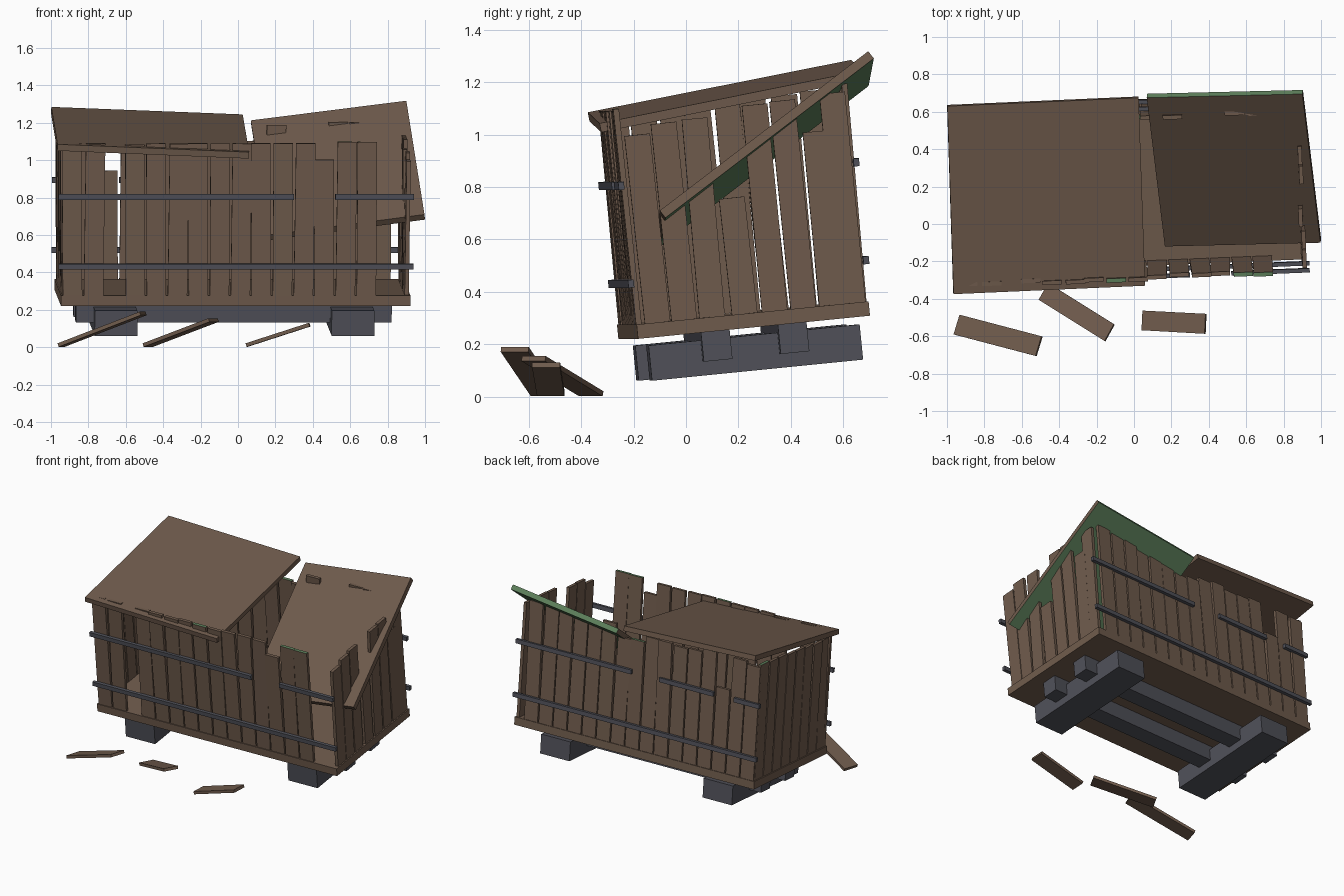
import bpy, bmesh, math, random
from mathutils import Matrix, Vector

if "Cube" in bpy.data.objects:
    bpy.data.objects.remove(bpy.data.objects["Cube"])

random.seed(4)
rad = math.radians


def material(name, color):
    m = bpy.data.materials.new(name)
    m.diffuse_color = (*color, 1)
    m.use_nodes = True
    m.node_tree.nodes["Principled BSDF"].inputs["Base Color"].default_value = m.diffuse_color
    return m


WOOD = material("weathered_wood", (0.160, 0.105, 0.073))
IRON = material("dark_metal", (0.080, 0.082, 0.100))
MOSS = material("moss_green", (0.110, 0.215, 0.105))

# Tilted and slightly turned frame shared by the whole hut
HUT = (Matrix.Translation((-0.03, 0.222, 0.265))
       @ Matrix.Rotation(rad(2.3), 4, 'Z') @ Matrix.Rotation(rad(5.7), 4, 'X'))


def finish(name, bm, mats, matrix=None):
    me = bpy.data.meshes.new(name)
    bmesh.ops.recalc_face_normals(bm, faces=bm.faces[:])
    bm.to_mesh(me)
    bm.free()
    for m in mats:
        me.materials.append(m)
    ob = bpy.data.objects.new(name, me)
    if matrix is not None:
        ob.matrix_world = matrix
    bpy.context.collection.objects.link(ob)
    return ob


def block(name, x, y, z, mat, rot=None, moss=False):
    """Box given by ranges in the hut frame, pivoting about its base centre."""
    bm = bmesh.new()
    bmesh.ops.create_cube(bm, size=1.0)
    size = (x[1] - x[0], y[1] - y[0], z[1] - z[0])
    for v in bm.verts:
        v.co = Vector((v.co.x * size[0], v.co.y * size[1], (v.co.z + 0.5) * size[2]))
    bm.normal_update()
    if moss:
        for f in bm.faces:
            if f.normal.z > 0.9:
                f.material_index = 1
    base = Matrix.Translation((sum(x) / 2, sum(y) / 2, z[0]))
    return finish(name, bm, [mat, MOSS], HUT @ base @ (rot or Matrix()))


def panel(name, corners, thick, moss=False):
    """Slab from its four top corners, thickened downward."""
    top = [Vector(c) for c in corners]
    n = (top[1] - top[0]).cross(top[3] - top[0]).normalized()
    bm = bmesh.new()
    t = [bm.verts.new(c) for c in top]
    b = [bm.verts.new(c - n * thick) for c in top]
    bm.faces.new(t)
    bm.faces.new(b[::-1])
    for i in range(4):
        j = (i + 1) % 4
        bm.faces.new((t[i], b[i], b[j], t[j]))
    bmesh.ops.recalc_face_normals(bm, faces=bm.faces[:])
    if moss:
        for f in bm.faces:
            if f.normal.y > 0.5:
                f.material_index = 1
    return finish(name, bm, [WOOD, MOSS])


def wobble(amount=0.7):
    r = lambda: rad(random.uniform(-amount, amount))
    return Matrix.Rotation(r(), 4, 'X') @ Matrix.Rotation(r(), 4, 'Y')


# Floor
FLOOR = 0.055
block("floor", (-0.935, 0.935), (-0.445, 0.445), (0, FLOOR), WOOD)

# Skids and cross beams
for x in (-0.638, 0.63):
    block("skid", (x - 0.114, x + 0.114), (-0.40, 0.41), (-0.165, -0.03), IRON)
for y in (-0.145, 0.15):
    block("cross_beam", (-0.845, 0.845), (y - 0.055, y + 0.055), (-0.112, 0), IRON)

# Long walls: sixteen plank slots each, with missing and broken ones
PITCH, HALF, T = 0.1123, 0.052, 0.022
front_gaps = (2, 15)
front_tops = {3: 0.865, 5: 0.87, 12: 0.785, 13: 0.88, 14: 0.88}
back_tops = {2: 0.64, 8: 0.81, 9: 0.80, 10: 0.885, 13: 0.90, 14: 0.90, 15: 0.89}
for i in range(16):
    x = -0.873 + PITCH * i
    if i not in front_gaps:
        block("front_plank", (x - HALF, x + HALF), (-0.44, -0.44 + T),
              (FLOOR, front_tops.get(i, 0.872)), WOOD, wobble(), i in (7, 13, 14))
    top = back_tops.get(i, 0.86 + random.uniform(-0.02, 0.015))
    block("back_plank", (x - HALF, x + HALF), (0.44 - T, 0.44),
          (FLOOR, top), WOOD, wobble(), i in (3, 8))

# End walls
right_planks = [(-0.364, 0.775), (-0.262, 0.81), (-0.155, 0.815), (-0.03, 0.50),
                (0.085, 0.845), (0.195, 0.85), (0.305, 0.72), (0.385, 0.86)]
for y, top in right_planks:
    block("right_plank", (0.905, 0.905 + T), (y - 0.049, y + 0.049),
          (FLOOR, top), WOOD, wobble())
for i in range(8):
    y = -0.378 + 0.108 * i
    block("left_plank", (-0.905 - T, -0.905), (y - 0.05, y + 0.05),
          (FLOOR, 0.82 + 0.007 * i), WOOD, wobble(), i == 7)

# Metal straps, the upper ones broken
full = [(-0.95, 0.95)]
for name, y, low, high in (
        ("front_strap", -0.451, full, [(-0.95, 0.31), (0.53, 0.95)]),
        ("back_strap", 0.451, full, [(-0.95, -0.75), (-0.59, -0.17), (0.05, 0.95)])):
    for w, spans in ((0.212, low), (0.587, high)):
        for s in spans:
            block(name, s, (y - 0.011, y + 0.011), (w - 0.015, w + 0.015), IRON)

# Roof panels: one in place, one slipped into the hut
panel("left_roof", [(-0.965, -0.375, 1.085), (0.06, -0.33, 1.043),
                    (0.025, 0.675, 1.245), (-0.998, 0.63, 1.285)], 0.035)
panel("fallen_roof", [(0.165, -0.12, 0.60), (0.997, -0.10, 0.71),
                      (0.900, 0.695, 1.318), (0.068, 0.675, 1.213)], 0.035, moss=True)

# Loose planks on the ground, each propped up at its right end
loose = [((-0.965, -0.59), (-0.527, -0.705), (-0.495, -0.60), (-0.933, -0.485), 0.19),
         ((-0.51, -0.405), (-0.158, -0.625), (-0.108, -0.535), (-0.46, -0.315), 0.155),
         ((0.04, -0.568), (0.377, -0.587), (0.382, -0.48), (0.045, -0.463), 0.13)]
for a, b, c, d, high in loose:
    panel("loose_plank", [(*a, 0.021), (*b, high), (*c, high), (*d, 0.021)], 0.02)
